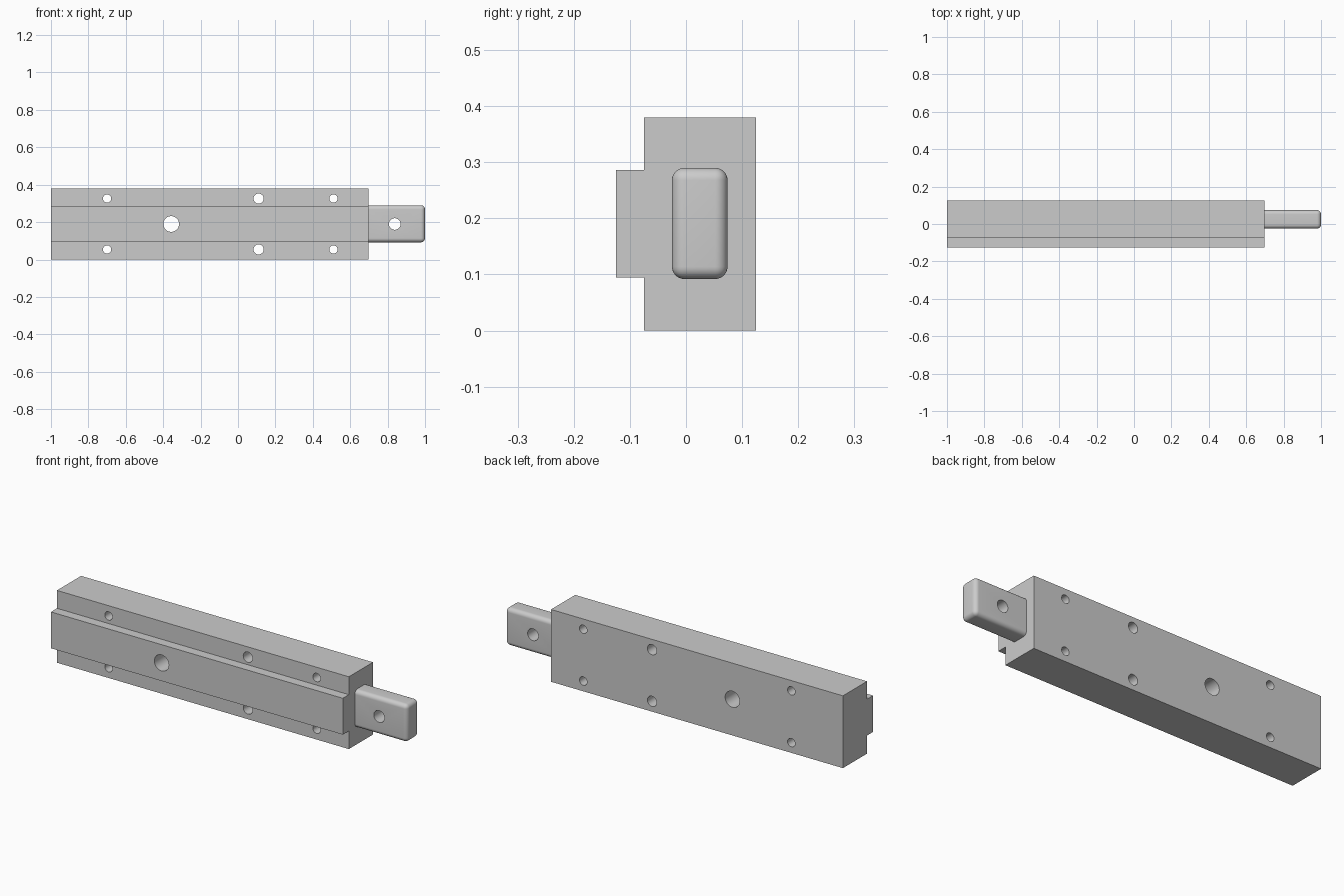
import bpy, bmesh
from math import pi

if "Cube" in bpy.data.objects:
    bpy.data.objects.remove(bpy.data.objects["Cube"])

X0, X1 = -1.0, 0.697   # housing ends
ZC = 0.19              # mid height


def finish(bm, name):
    bmesh.ops.recalc_face_normals(bm, faces=bm.faces[:])
    mesh = bpy.data.meshes.new(name)
    bm.to_mesh(mesh)
    bm.free()
    obj = bpy.data.objects.new(name, mesh)
    bpy.context.collection.objects.link(obj)
    return obj


def drill(obj, holes):
    """Cut through-holes (x, z, radius) along y, then shade smooth by angle."""
    bpy.ops.object.select_all(action='DESELECT')
    cutters = []
    for x, z, r in holes:
        bpy.ops.mesh.primitive_cylinder_add(vertices=48, radius=r, depth=0.6,
                                            location=(x, 0, z), rotation=(pi / 2, 0, 0))
        cutter = bpy.context.object
        cutter.name = "hole_cutter"
        cutter.hide_render = True
        cutters.append(cutter)
        mod = obj.modifiers.new("hole", 'BOOLEAN')
        mod.operation, mod.solver, mod.object = 'DIFFERENCE', 'EXACT', cutter
    bpy.ops.object.select_all(action='DESELECT')
    bpy.context.view_layer.objects.active = obj
    obj.select_set(True)
    for mod in list(obj.modifiers):
        bpy.ops.object.modifier_apply(modifier=mod.name)
    for cutter in cutters:
        bpy.data.objects.remove(cutter)
    bpy.ops.object.shade_smooth_by_angle(angle=pi / 6)


# Housing: stepped profile (y, z) extruded along x
profile = [(0.125, 0), (0.125, 0.38), (-0.075, 0.38), (-0.075, 0.286),
           (-0.125, 0.286), (-0.125, 0.095), (-0.075, 0.095), (-0.075, 0)]
bm = bmesh.new()
face = bm.faces.new([bm.verts.new((X0, y, z)) for y, z in profile])
ext = bmesh.ops.extrude_face_region(bm, geom=[face], use_keep_orig=True)
bmesh.ops.translate(bm, vec=(X1 - X0, 0, 0),
                    verts=[g for g in ext['geom'] if isinstance(g, bmesh.types.BMVert)])
housing = finish(bm, "housing")

# Screw holes in mirrored pairs, plus the large centre hole
holes = [(-0.357, ZC, 0.042)]
for x, r in ((-0.70, 0.022), (0.11, 0.027), (0.51, 0.022)):
    holes += [(x, ZC + s * 0.136, r) for s in (-1, 1)]
drill(housing, holes)

# Bolt tongue: block with every edge rounded except at the housing
bm = bmesh.new()
bmesh.ops.create_cube(bm, size=1)
bmesh.ops.scale(bm, vec=(1 - X1 + 0.002, 0.099, 0.198), verts=bm.verts)
bmesh.ops.translate(bm, vec=((1 + X1 - 0.002) / 2, 0.0245, 0.191), verts=bm.verts)
edges = [e for e in bm.edges if max(v.co.x for v in e.verts) > 0.9]
bmesh.ops.bevel(bm, geom=edges, offset=0.022, segments=8, profile=0.5, affect='EDGES')
tongue = finish(bm, "bolt_tongue")
drill(tongue, [(0.838, ZC, 0.031)])
